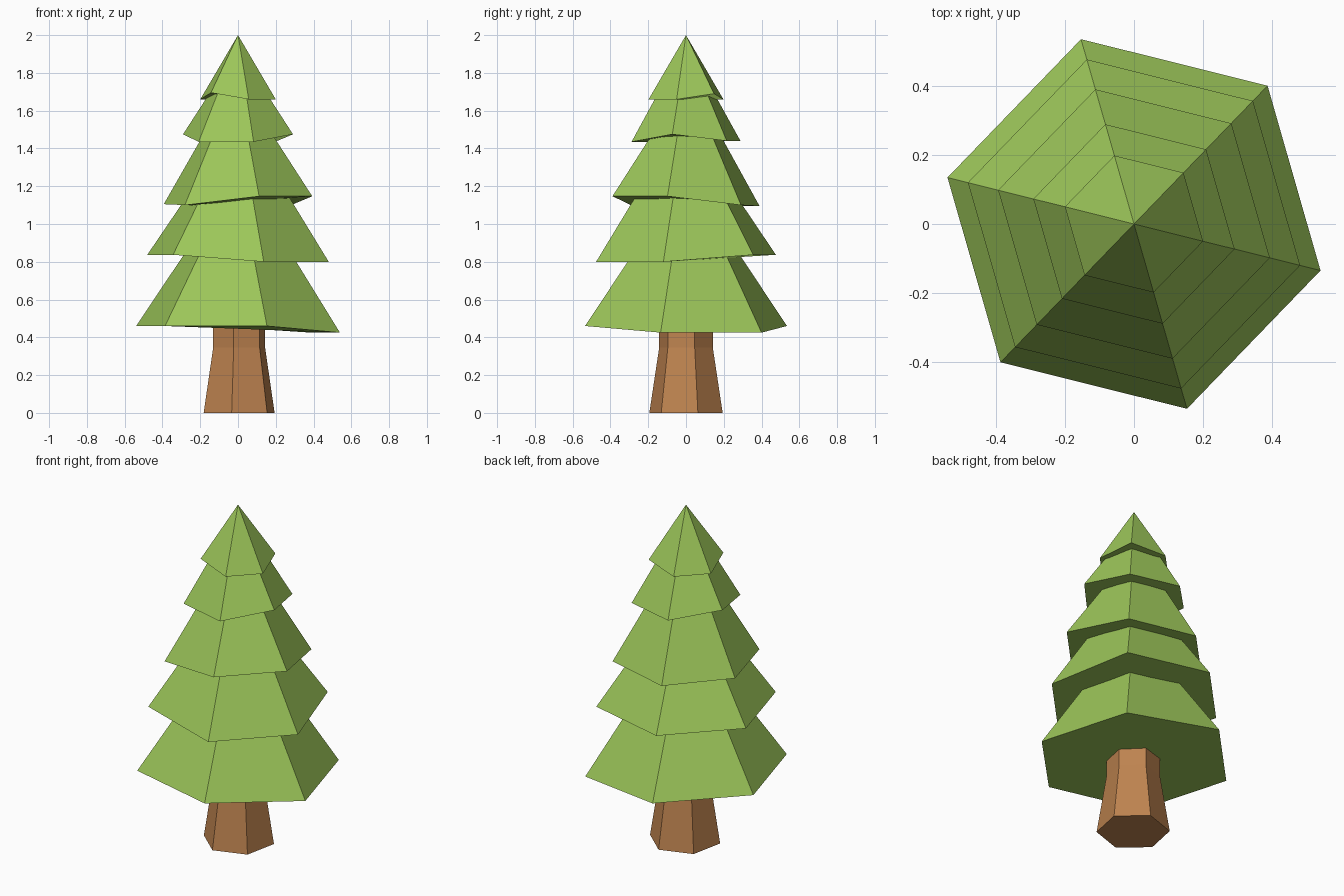
import bpy, bmesh
from math import cos, sin, radians

if "Cube" in bpy.data.objects:
    bpy.data.objects.remove(bpy.data.objects["Cube"])


def material(name, color):
    m = bpy.data.materials.new(name)
    m.diffuse_color = (*color, 1)
    m.use_nodes = True
    m.node_tree.nodes["Principled BSDF"].inputs["Base Color"].default_value = m.diffuse_color
    return m


green = material("foliage_green", (0.33, 0.56, 0.10))
brown = material("bark_brown", (0.52, 0.23, 0.08))


def hex_stack(name, rings, mat, turn):
    """Six-sided lofted solid; ring = (radius, six heights or one, x offset). Radius 0 = tip."""
    bm = bmesh.new()
    loops = []
    for r, z, dx in rings:
        if r == 0:
            loops.append([bm.verts.new((dx, 0, z))] * 6)
            continue
        zs = z if isinstance(z, tuple) else (z,) * 6
        loops.append([bm.verts.new((dx + r * cos(radians(turn + 60 * i)),
                                    r * sin(radians(turn + 60 * i)), zs[i]))
                      for i in range(6)])
    for lo, hi in zip(loops, loops[1:]):
        for i in range(6):
            j = (i + 1) % 6
            quad = [lo[i], lo[j], hi[j], hi[i]]
            bm.faces.new(list(dict.fromkeys(quad)))
    bm.faces.new(loops[0][::-1])
    if rings[-1][0] > 0:
        bm.faces.new(loops[-1])
    bmesh.ops.recalc_face_normals(bm, faces=bm.faces)
    me = bpy.data.meshes.new(name)
    bm.to_mesh(me)
    bm.free()
    me.materials.append(mat)
    ob = bpy.data.objects.new(name, me)
    bpy.context.collection.objects.link(ob)
    return ob


# Trunk: flared foot, straight upper part
hex_stack("trunk", [(0.198, 0, 0.006), (0.145, 0.345, 0.006), (0.145, 0.50, 0.006)], brown, 18.5)

# Foliage tiers: rim radius, uneven rim heights, top radius, top height
tiers = [
    (0.556, (0.425, 0.425, 0.46, 0.46, 0.46, 0.46), 0.28, 0.86),
    (0.495, (0.80, 0.837, 0.837, 0.837, 0.837, 0.80), 0.262, 1.17),
    (0.405, (1.147, 1.10, 1.095, 1.105, 1.10, 1.147), 0.19, 1.47),
    (0.30, (1.475, 1.44, 1.44, 1.475, 1.435, 1.435), 0.15, 1.70),
    (0.206, (1.66, 1.69, 1.66, 1.66, 1.695, 1.66), 0, 2.0),
]
for n, (r, rim, top_r, top_z) in enumerate(tiers, 1):
    hex_stack(f"foliage_tier_{n}", [(r, rim, 0), (top_r, top_z, 0)], green, -14)
